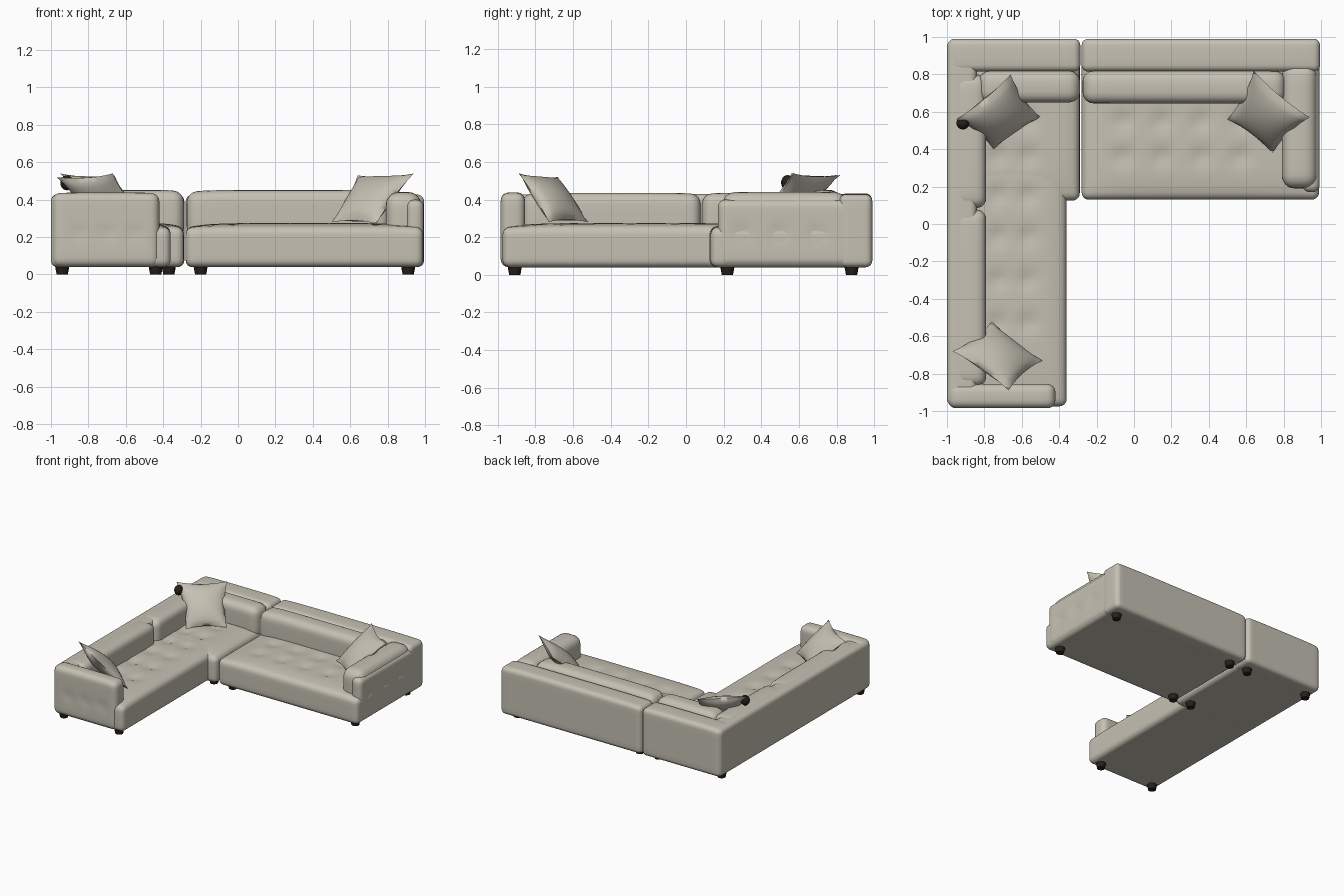
import bpy, bmesh, math
from mathutils import Vector

if "Cube" in bpy.data.objects:
    bpy.data.objects.remove(bpy.data.objects["Cube"])


def material(name, rgb):
    m = bpy.data.materials.new(name)
    m.diffuse_color = (*rgb, 1)
    m.use_nodes = True
    m.node_tree.nodes["Principled BSDF"].inputs["Base Color"].default_value = m.diffuse_color
    return m


FABRIC = material("warm grey fabric", (0.56, 0.53, 0.45))
DARK = material("dark brown", (0.02, 0.014, 0.011))


def finish(bm, name, mat, angle=60):
    bmesh.ops.recalc_face_normals(bm, faces=bm.faces)
    me = bpy.data.meshes.new(name)
    bm.to_mesh(me)
    bm.free()
    me.materials.append(mat)
    ob = bpy.data.objects.new(name, me)
    bpy.context.collection.objects.link(ob)
    bpy.ops.object.select_all(action='DESELECT')
    ob.select_set(True)
    bpy.context.view_layer.objects.active = ob
    bpy.ops.object.shade_smooth_by_angle(angle=math.radians(angle))
    return ob


def soft_box(name, lo, hi, r, puff=0.0, tufts=(), step=0.035, tuft_r=0.045, depth=0.022):
    """Rounded upholstered block with a domed top and buttoned dents."""
    lo, hi = Vector(lo), Vector(hi)
    bm = bmesh.new()
    bmesh.ops.create_cube(bm, size=1)
    for v in bm.verts:
        v.co = Vector([(lo[i] + hi[i]) / 2 + v.co[i] * (hi[i] - lo[i]) for i in range(3)])
    for i in range(3):
        a, b = lo[i] + r, hi[i] - r
        n = max(1, round((b - a) / step))
        cuts = [a + (b - a) * k / n for k in range(n + 1)]
        cuts += [lo[i] + r * k / 3 for k in (1, 2)] + [hi[i] - r * k / 3 for k in (1, 2)]
        normal = Vector([float(k == i) for k in range(3)])
        for c in cuts:
            bmesh.ops.bisect_plane(bm, geom=bm.verts[:] + bm.edges[:] + bm.faces[:],
                                   plane_co=normal * c, plane_no=normal, dist=1e-6)
    mid, half = (lo + hi) / 2, (hi - lo) / 2
    for v in bm.verts:
        core = Vector([min(max(v.co[i], lo[i] + r), hi[i] - r) for i in range(3)])
        n = (v.co - core).normalized()
        p = core + n * r
        push = 0.0
        if n.z > 0.3:
            u, w = (p.x - mid.x) / half.x, (p.y - mid.y) / half.y
            push = puff * max(0, 1 - u ** 6) * max(0, 1 - w ** 6)
        for t in tufts:
            push -= depth * math.exp(-(p - Vector(t)).length_squared / tuft_r ** 2)
        v.co = p + n * push
    return finish(bm, name, FABRIC)


def pillow(name, bl, br, tr, tl, thick=0.06, n=16):
    """Throw pillow stretched between four corners, with pinched edges."""
    bl, br, tr, tl = map(Vector, (bl, br, tr, tl))
    normal = (br - bl).cross(tl - bl).normalized()
    bm = bmesh.new()
    for side in (-1, 1):
        grid = bmesh.ops.create_grid(bm, x_segments=n, y_segments=n, size=1)
        for v in grid["verts"]:
            u, w = v.co.x, v.co.y
            bulge = max(0, (1 - u * u) * (1 - w * w)) ** 0.6
            a = (u * (1 - 0.1 * (1 - w * w)) + 1) / 2
            b = (w * (1 - 0.1 * (1 - u * u)) + 1) / 2
            p = bl.lerp(br, a).lerp(tl.lerp(tr, a), b)
            v.co = p + normal * side * thick * bulge
    bmesh.ops.remove_doubles(bm, verts=bm.verts, dist=1e-4)
    return finish(bm, name, FABRIC, 80)


# Seats with buttoned tops
right_tufts = [(x, y, 0.27) for x in (-0.06, 0.15, 0.36, 0.57) for y in (0.36, 0.55)]
left_tufts = [(x, y, 0.27) for x in (-0.73, -0.57) for y in (-0.53, -0.3, -0.07, 0.15, 0.36, 0.55)]
soft_box("right_seat", (-0.28, 0.13, 0.04), (0.99, 0.97, 0.25), 0.04, 0.025, right_tufts)
soft_box("long_seat", (-0.99, -0.975, 0.04), (-0.36, 0.5, 0.25), 0.04, 0.025, left_tufts)
soft_box("corner_seat", (-0.99, 0.125, 0.04), (-0.29, 0.97, 0.25), 0.04, 0.025, left_tufts)

# Outer back walls
wall_tufts = [(-1, y, 0.22) for y in (-0.7, -0.45, -0.2, 0.05, 0.3, 0.55)]
soft_box("left_back_wall", (-1, -0.97, 0.04), (-0.84, 0.985, 0.425), 0.035, 0.005,
         wall_tufts, depth=0.012, tuft_r=0.035)
soft_box("corner_back_wall", (-0.995, 0.815, 0.04), (-0.287, 0.99, 0.425), 0.035, 0.008)
soft_box("right_back_wall", (-0.28, 0.815, 0.04), (0.995, 0.99, 0.425), 0.035, 0.008)

# Arms
arm_tufts = [(1, y, 0.22) for y in (0.3, 0.5, 0.7)]
soft_box("right_arm", (0.79, 0.19, 0.15), (0.98, 0.86, 0.435), 0.07, 0.006)
soft_box("right_arm_panel", (0.9, 0.17, 0.045), (0.993, 0.9, 0.40), 0.04, 0,
         arm_tufts, depth=0.012, tuft_r=0.035)
front_tufts = [(x, -0.985, 0.22) for x in (-0.85, -0.7, -0.55)]
soft_box("front_arm", (-0.995, -0.985, 0.04), (-0.42, -0.855, 0.432), 0.045, 0.006,
         front_tufts, depth=0.01, tuft_r=0.035)

# Loose back cushions
soft_box("right_back_cushion", (-0.275, 0.645, 0.2), (0.81, 0.82, 0.44), 0.06, 0.012)
soft_box("corner_back_cushion", (-0.83, 0.65, 0.2), (-0.288, 0.82, 0.44), 0.06, 0.012)
for label, y0, y1 in (("rear", 0.085, 0.8), ("front", -0.87, 0.078)):
    soft_box(label + "_side_cushion", (-0.965, y0, 0.2), (-0.79, y1, 0.428), 0.055, 0.008)

# Throw pillows leaning into the corners
pillow("right_pillow", (0.50, 0.56, 0.28), (0.74, 0.38, 0.27), (0.94, 0.57, 0.54), (0.64, 0.82, 0.53))
pillow("corner_pillow", (-0.75, 0.40, 0.27), (-0.50, 0.57, 0.28), (-0.66, 0.80, 0.53), (-0.95, 0.56, 0.54))
pillow("front_pillow", (-0.49, -0.73, 0.28), (-0.76, -0.52, 0.28), (-0.97, -0.68, 0.52), (-0.67, -0.89, 0.54))

# Dark patch behind the corner pillow
bm = bmesh.new()
bmesh.ops.create_uvsphere(bm, u_segments=16, v_segments=10, radius=1)
for v in bm.verts:
    v.co = Vector((-0.915 + 0.035 * v.co.x, 0.54 + 0.035 * v.co.y, 0.49 + 0.04 * v.co.z))
finish(bm, "pillow_dark_patch", DARK)

# Feet
feet = [(x, y) for x in (0.91, -0.2, -0.37) for y in (0.22, 0.88)]
feet += [(-0.94, 0.88), (-0.94, -0.91), (-0.44, -0.91)]
for i, (x, y) in enumerate(feet):
    bm = bmesh.new()
    bmesh.ops.create_cone(bm, cap_ends=True, segments=20, radius1=0.03, radius2=0.04, depth=0.055)
    bmesh.ops.translate(bm, verts=bm.verts, vec=(x, y, 0.0275))
    finish(bm, f"foot_{i + 1}", DARK, 40)
